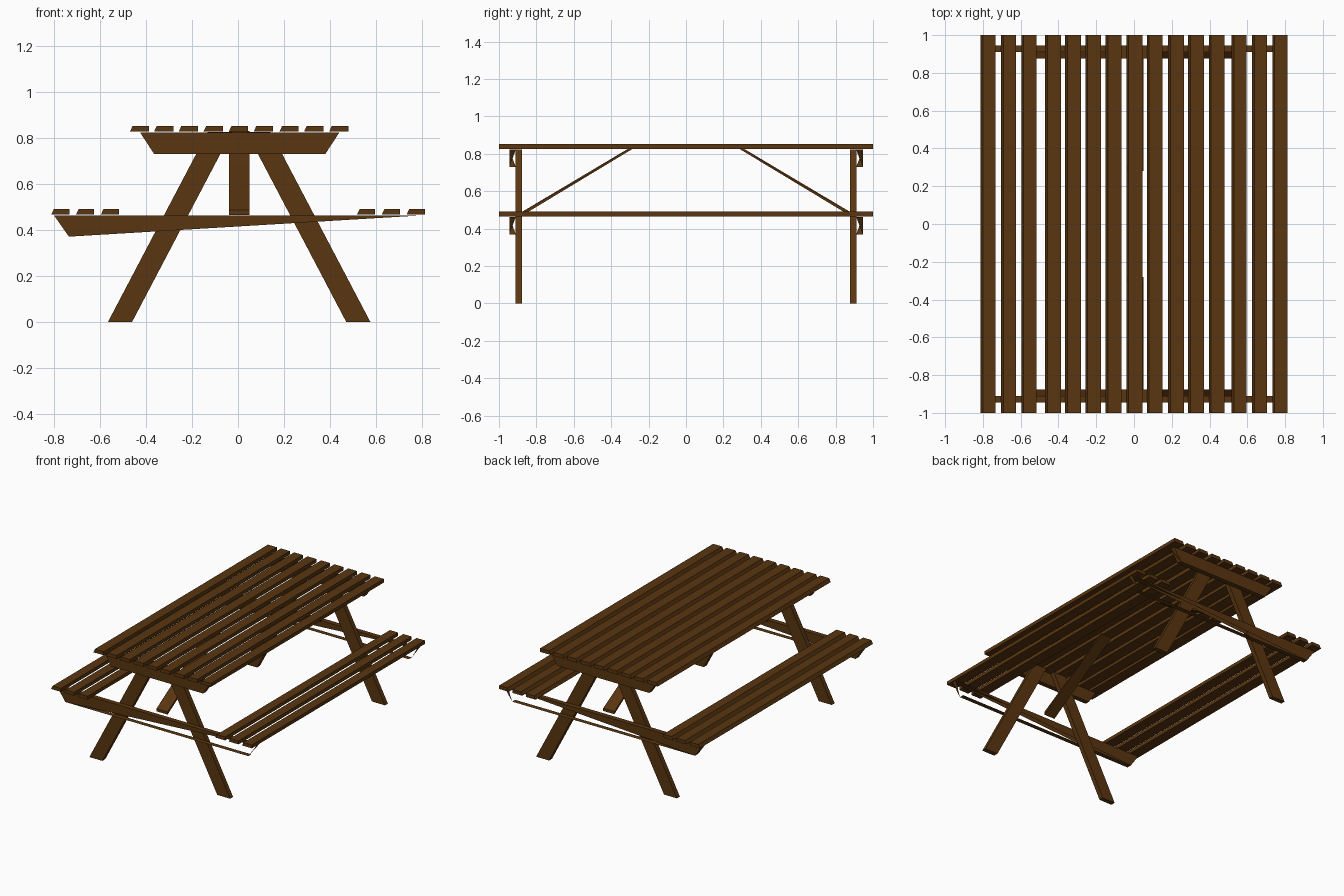
import bpy
import bmesh

cube = bpy.data.objects.get("Cube")
if cube:
    bpy.data.objects.remove(cube, do_unlink=True)

# Brown wood colour
wood = bpy.data.materials.new("brown wood")
wood.use_nodes = True
color = (0.1, 0.036, 0.005, 1)
wood.diffuse_color = color
wood.node_tree.nodes["Principled BSDF"].inputs["Base Color"].default_value = color


def make(name, verts, faces):
    bm = bmesh.new()
    vs = [bm.verts.new(v) for v in verts]
    for f in faces:
        bm.faces.new([vs[i] for i in f])
    bmesh.ops.recalc_face_normals(bm, faces=bm.faces[:])
    mesh = bpy.data.meshes.new(name)
    bm.to_mesh(mesh)
    bm.free()
    mesh.materials.append(wood)
    obj = bpy.data.objects.new(name, mesh)
    bpy.context.collection.objects.link(obj)
    return obj


def prism(name, profile, a, b, axis="y", faces=None):
    """Extrude a four-sided profile along y (x, z points) or x (y, z points)."""
    verts = []
    for d in (a, b):
        for p, z in profile:
            verts.append((p, d, z) if axis == "y" else (d, p, z))
    if faces is None:
        faces = [(0, 1, 2, 3), (7, 6, 5, 4)]
        faces += [(i, i + 4, (i + 1) % 4 + 4, (i + 1) % 4) for i in range(4)]
    return make(name, verts, faces)


def plank(name, x0, x1, z0, z1):
    # One long edge of each board is cut at a slant
    prism(name, [(x0, z0), (x1, z0), (x1, z1), (x0 + 0.012, z1)], -1, 1)


# Tabletop planks
for i, x in enumerate((-0.47, -0.365, -0.258, -0.15, -0.04, 0.068, 0.18, 0.287, 0.396)):
    plank(f"tabletop_plank_{i + 1}", x, x + 0.084, 0.826, 0.852)

# Seat planks
for side, start in (("right", -0.812), ("left", 0.517)):
    for i in range(3):
        x = start + i * 0.108
        plank(f"{side}_seat_plank_{i + 1}", x, x + 0.079, 0.466, 0.491)

# Beams are open shells: ends are half closed, seat beams are cut to a taper
table_shell = [(0, 1, 2, 3), (4, 5, 6, 7), (0, 1, 5, 4), (2, 3, 7, 6),
               (4, 7, 0), (5, 6, 2)]
seat_shell = [(0, 2, 3), (4, 6, 7), (0, 1, 5, 4), (2, 3, 7, 6),
              (4, 7, 0), (5, 6, 2)]

for end, s in (("front", -1), ("back", 1)):
    inner, outer = s * 0.91, s * 0.945
    prism(f"{end}_table_beam",
          [(-0.365, 0.73), (0.38, 0.73), (0.44, 0.822), (-0.425, 0.822)],
          inner, outer, faces=table_shell)
    prism(f"{end}_seat_beam",
          [(-0.735, 0.37), (0.745, 0.37), (0.81, 0.463), (-0.8, 0.463)],
          inner, outer, faces=seat_shell)

    # Splayed legs
    for side, m in (("right", -1), ("left", 1)):
        foot_out, foot_in, run = 0.57, 0.465, 0.433
        prof = [(m * foot_out, 0), (m * foot_in, 0),
                (m * (foot_in - run), 0.824), (m * (foot_out - run), 0.824)]
        prism(f"{end}_{side}_leg", [(x + 0.005, z) for x, z in prof],
              s * 0.877, s * 0.911)

    # Diagonal brace from the seat beam up to the tabletop
    prism(f"{end}_brace",
          [(s * 0.885, 0.465), (s * 0.885, 0.485),
           (s * 0.28, 0.83), (s * 0.305, 0.83)],
          -0.04, 0.05, axis="x")
